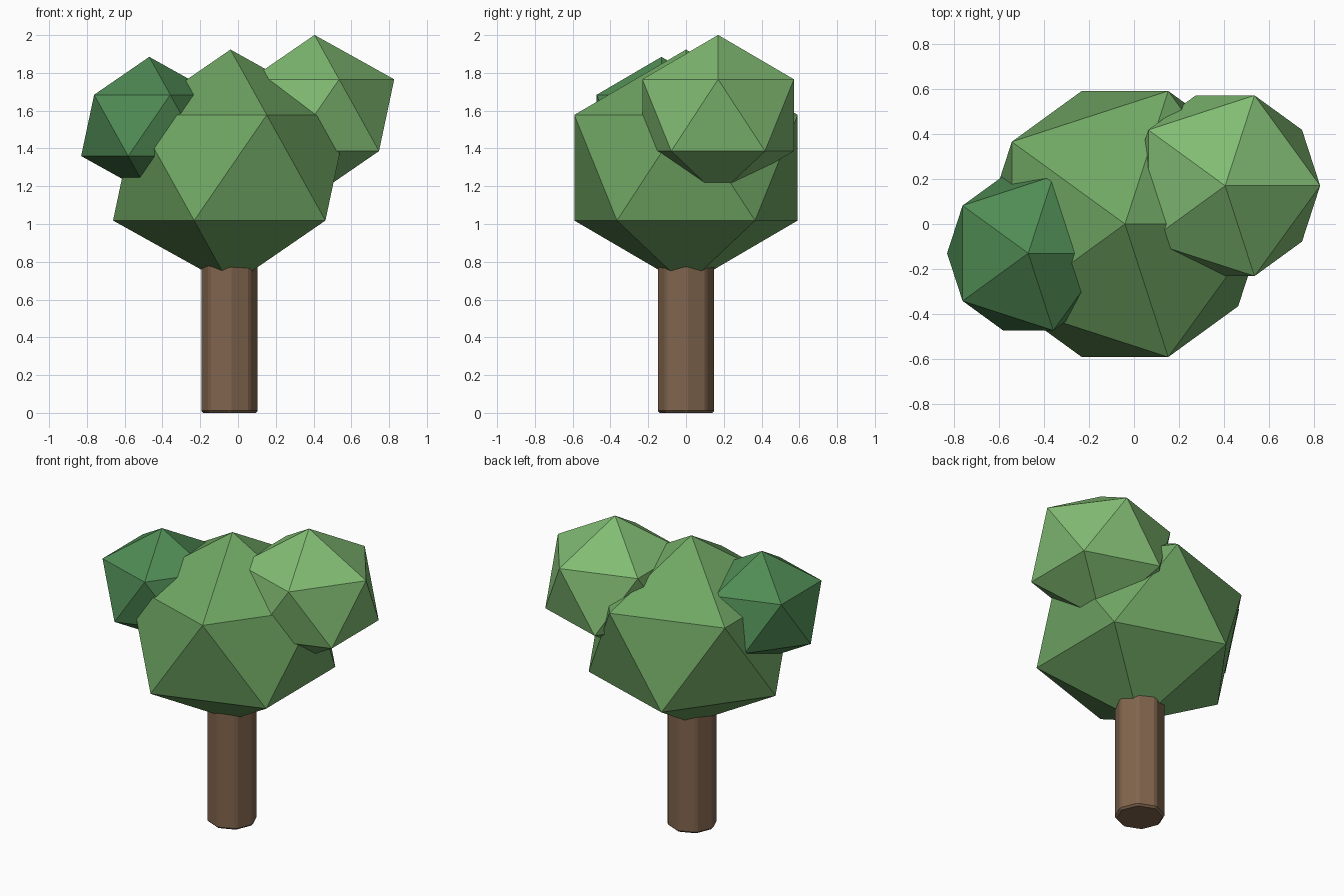
import bpy

if "Cube" in bpy.data.objects:
    bpy.data.objects.remove(bpy.data.objects["Cube"])


def material(name, rgb):
    m = bpy.data.materials.new(name)
    m.diffuse_color = (*rgb, 1)
    m.use_nodes = True
    m.node_tree.nodes["Principled BSDF"].inputs["Base Color"].default_value = m.diffuse_color
    return m


def finish(name, mat):
    ob = bpy.context.object
    ob.name = name
    ob.data.materials.append(mat)
    return ob


# Trunk: octagonal post with a small chamfer, running up into the foliage
bpy.ops.mesh.primitive_cylinder_add(vertices=8, radius=0.154, depth=0.9,
                                    location=(-0.045, 0, 0.45))
trunk = finish("trunk", material("bark", (0.22, 0.13, 0.075)))
bevel = trunk.modifiers.new("chamfer", 'BEVEL')
bevel.width = 0.012
bevel.segments = 1
bevel.limit_method = 'ANGLE'

# Foliage: three slightly squashed 20-sided clumps
clumps = [
    ("main_foliage", 0.695, (-0.04, 0, 1.298), (0.16, 0.38, 0.125)),
    ("right_foliage", 0.472, (0.405, 0.17, 1.576), (0.22, 0.50, 0.17)),
    ("left_foliage", 0.403, (-0.47, -0.13, 1.522), (0.08, 0.26, 0.09)),
]
for name, radius, loc, rgb in clumps:
    bpy.ops.mesh.primitive_ico_sphere_add(subdivisions=1, radius=radius, location=loc)
    clump = finish(name, material(name + "_green", rgb))
    clump.scale.z = 0.9
